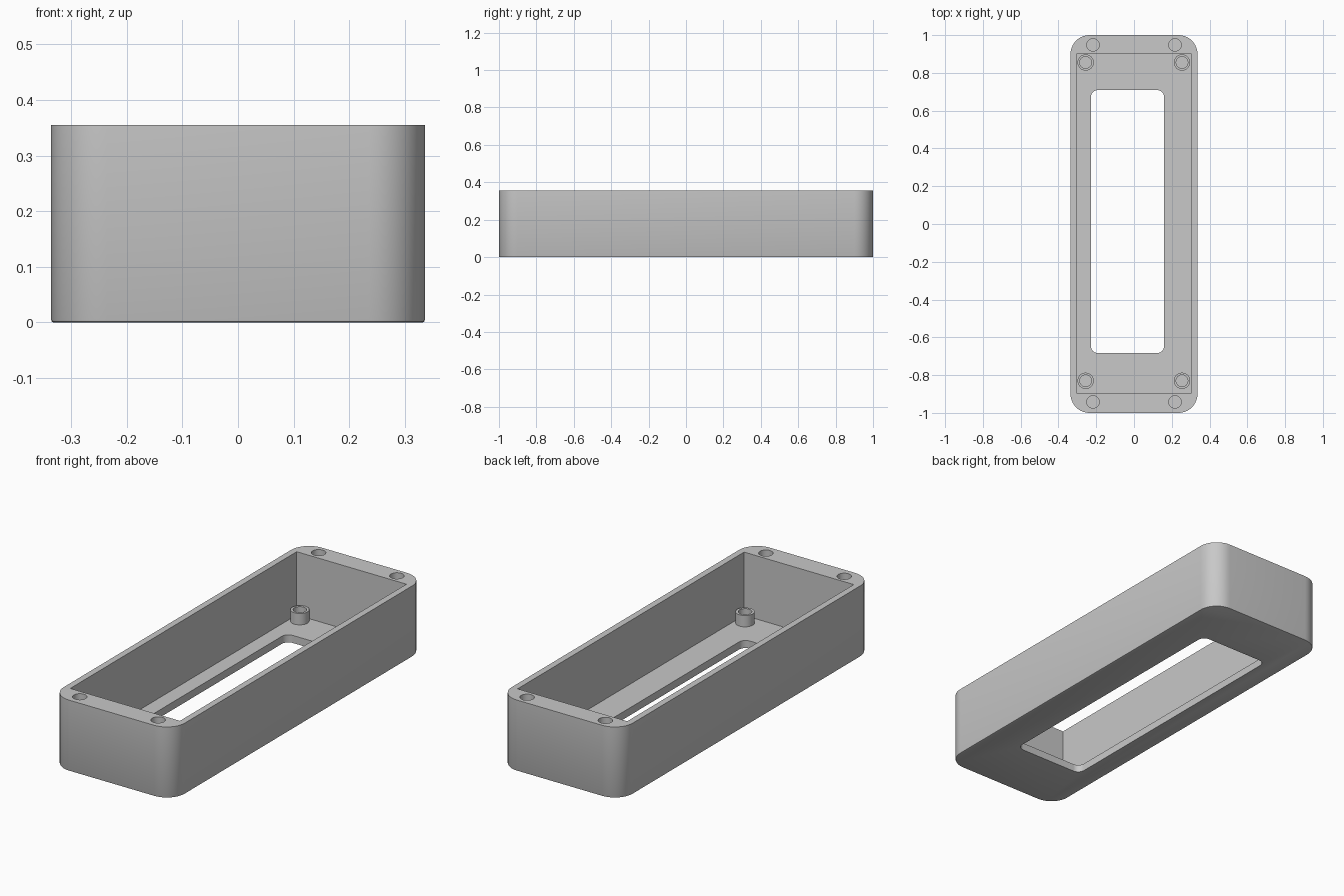
import bpy
import bmesh
from math import cos, sin, pi

cube = bpy.data.objects.get("Cube")
if cube:
    bpy.data.objects.remove(cube, do_unlink=True)

HEIGHT, FLOOR, POST_TOP = 0.355, 0.038, 0.095

grey = bpy.data.materials.new("plain grey")
grey.use_nodes = True
grey.diffuse_color = (0.58, 0.58, 0.58, 1)
grey.node_tree.nodes["Principled BSDF"].inputs["Base Color"].default_value = grey.diffuse_color


def rounded_rect(x0, x1, y0, y1, r, steps=10):
    """Outline of a rectangle with rounded corners, anticlockwise."""
    corners = [(x1 - r, y1 - r), (x0 + r, y1 - r), (x0 + r, y0 + r), (x1 - r, y0 + r)]
    return [(cx + r * cos(a), cy + r * sin(a))
            for k, (cx, cy) in enumerate(corners)
            for a in [(k + i / steps) * pi / 2 for i in range(steps + 1)]]


def circle(x, y, r, n=32):
    return [(x + r * cos(2 * pi * i / n), y + r * sin(2 * pi * i / n)) for i in range(n)]


def finish(name, bm):
    bmesh.ops.recalc_face_normals(bm, faces=bm.faces)
    mesh = bpy.data.meshes.new(name)
    bm.to_mesh(mesh)
    bm.free()
    mesh.materials.append(grey)
    obj = bpy.data.objects.new(name, mesh)
    bpy.context.collection.objects.link(obj)
    return obj


def prism(name, outline, z0, z1, bottom_bevel=0):
    bm = bmesh.new()
    base = bm.faces.new([bm.verts.new((x, y, z0)) for x, y in outline])
    rim = list(base.edges)
    top = bmesh.ops.extrude_face_region(bm, geom=[base], use_keep_orig=True)
    verts = [g for g in top["geom"] if isinstance(g, bmesh.types.BMVert)]
    bmesh.ops.translate(bm, verts=verts, vec=(0, 0, z1 - z0))
    if bottom_bevel:
        bmesh.ops.bevel(bm, geom=rim, offset=bottom_bevel, segments=2,
                        profile=0.5, affect='EDGES')
    return finish(name, bm)


def tube(name, x, y, r_out, r_in, z0, z1):
    bm = bmesh.new()
    loops = [[bm.verts.new((px, py, z)) for px, py in circle(x, y, r)]
             for r, z in ((r_out, z0), (r_out, z1), (r_in, z1), (r_in, z0))]
    for k, a in enumerate(loops):
        b = loops[(k + 1) % len(loops)]
        for i in range(len(a)):
            j = (i + 1) % len(a)
            bm.faces.new((a[i], a[j], b[j], b[i]))
    return finish(name, bm)


# Outer shell
case = prism("case", rounded_rect(-0.336, 0.336, -1, 1, 0.1), 0, HEIGHT, 0.004)

# Cavity, floor window and blind screw holes in the end rims
cavity = [(-0.304, -0.894), (0.304, -0.894), (0.304, 0.899), (-0.304, 0.899)]
cutters = [
    prism("cavity_cutter", cavity, FLOOR, HEIGHT + 0.1),
    prism("window_cutter", rounded_rect(-0.228, 0.159, -0.683, 0.709, 0.036), -0.1, 0.1),
]
for x in (-0.217, 0.217):
    for y in (-0.942, 0.948):
        cutters.append(prism("screw_hole_cutter", circle(x, y, 0.033), 0.15, HEIGHT + 0.1))

for cutter in cutters:
    cutter.hide_render = True
    mod = case.modifiers.new("cut", 'BOOLEAN')
    mod.operation = 'DIFFERENCE'
    mod.solver = 'EXACT'
    mod.object = cutter

# Bake the cuts and drop the cutters
bpy.context.view_layer.update()
graph = bpy.context.evaluated_depsgraph_get()
baked = bpy.data.meshes.new_from_object(case.evaluated_get(graph))
case.modifiers.clear()
case.data = baked
for cutter in cutters:
    bpy.data.objects.remove(cutter, do_unlink=True)

# Hollow mounting posts on the floor
parts = [case]
for side, x in (("right", -0.256), ("left", 0.254)):
    for end, y in (("front", -0.83), ("back", 0.855)):
        parts.append(tube(f"{end}_{side}_post", x, y, 0.043, 0.031, FLOOR, POST_TOP))

# Smooth the round walls, keep the edges crisp
bpy.ops.object.select_all(action='DESELECT')
for obj in parts:
    obj.select_set(True)
bpy.context.view_layer.objects.active = case
bpy.ops.object.shade_smooth_by_angle(angle=pi / 6)
